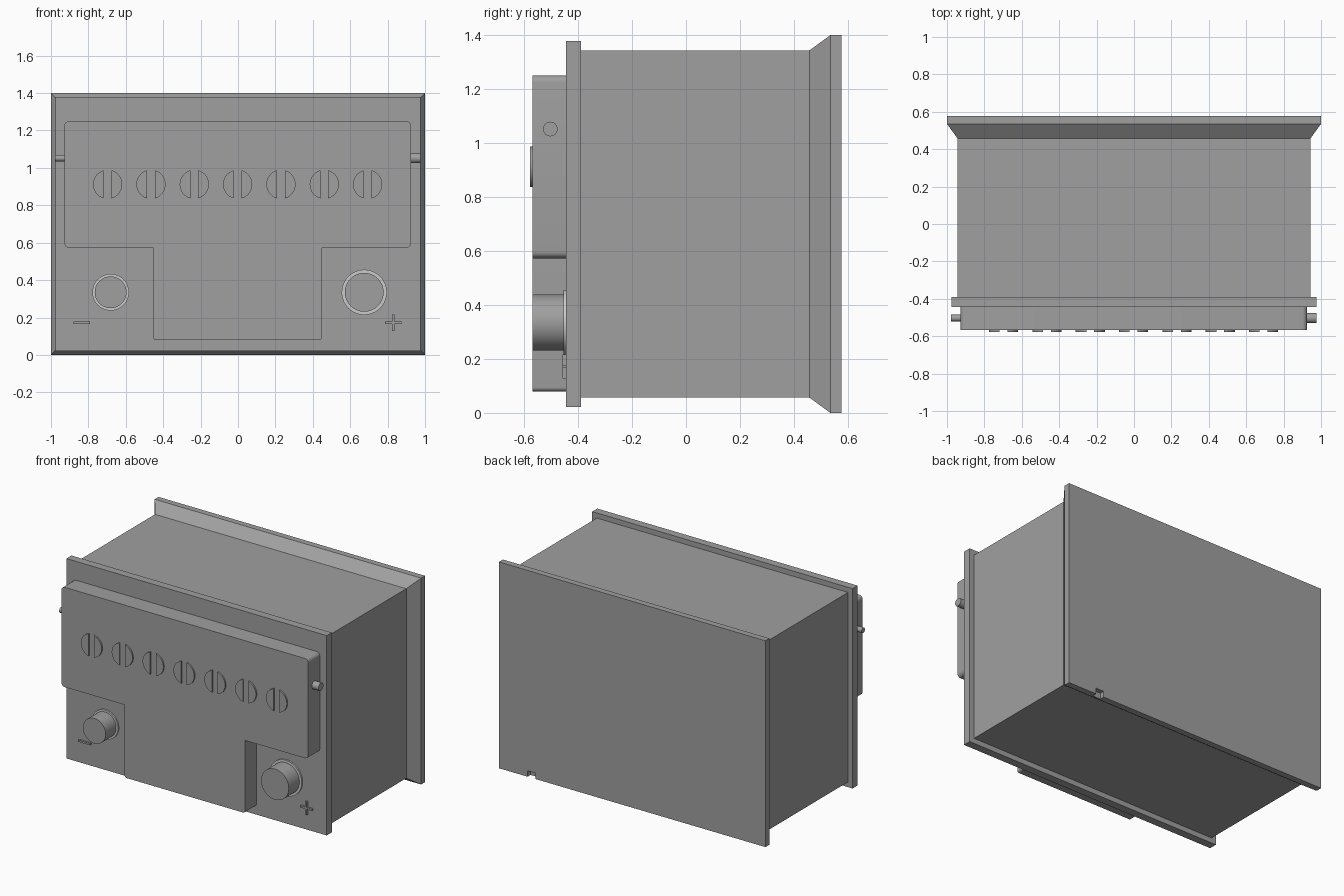
import bpy, bmesh, math

if "Cube" in bpy.data.objects:
    bpy.data.objects.remove(bpy.data.objects["Cube"])

ZC = 0.70  # mid height of the casing


def material(name, v):
    m = bpy.data.materials.new(name)
    m.diffuse_color = (v, v, v, 1)
    m.use_nodes = True
    m.node_tree.nodes["Principled BSDF"].inputs["Base Color"].default_value = m.diffuse_color
    return m


DARK = material("dark_grey", 0.35)
LIGHT = material("light_grey", 0.8)


def finish(name, bm, mat=DARK, smooth=False):
    bmesh.ops.recalc_face_normals(bm, faces=bm.faces)
    me = bpy.data.meshes.new(name)
    bm.to_mesh(me)
    bm.free()
    ob = bpy.data.objects.new(name, me)
    bpy.context.collection.objects.link(ob)
    me.materials.append(mat)
    if smooth:
        bpy.ops.object.select_all(action='DESELECT')
        bpy.context.view_layer.objects.active = ob
        ob.select_set(True)
        bpy.ops.object.shade_smooth_by_angle(angle=math.radians(30))
    return ob


def loft(name, rings, smooth=False, mat=DARK):
    """Join equal-length rings of 3D points into a closed solid."""
    bm = bmesh.new()
    vs = [[bm.verts.new(p) for p in r] for r in rings]
    n = len(vs[0])
    for a, b in zip(vs, vs[1:]):
        for i in range(n):
            j = (i + 1) % n
            bm.faces.new((a[i], a[j], b[j], b[i]))
    bm.faces.new(vs[0])
    bm.faces.new(vs[-1])
    return finish(name, bm, mat, smooth)


def prism(name, pts, y0, y1, smooth=False, mat=DARK):
    return loft(name, [[(x, y, z) for x, z in pts] for y in (y0, y1)], smooth, mat)


def rect(y, hx, hz):
    return [(sx * hx, y, ZC + sz * hz) for sx, sz in ((-1, -1), (1, -1), (1, 1), (-1, 1))]


def box(name, x0, x1, y0, y1, z0, z1):
    return prism(name, [(x0, z0), (x1, z0), (x1, z1), (x0, z1)], y0, y1)


def circle(cx, cz, r, n=48):
    return [(cx + r * math.cos(2 * math.pi * i / n), cz + r * math.sin(2 * math.pi * i / n))
            for i in range(n)]


def fillet(corners, n=6):
    """Outline from (x, z, radius) right-angled corners."""
    out = []
    for i, (x, z, r) in enumerate(corners):
        if not r:
            out.append((x, z))
            continue
        dirs = []
        for q in (corners[i - 1], corners[(i + 1) % len(corners)]):
            d = math.hypot(q[0] - x, q[1] - z)
            dirs.append(((q[0] - x) / d, (q[1] - z) / d))
        (ax, az), (bx, bz) = dirs
        for k in range(n + 1):
            t = k / n * math.pi / 2
            u, v = r * (1 - math.sin(t)), r * (1 - math.cos(t))
            out.append((x + ax * u + bx * v, z + az * u + bz * v))
    return out


# Casing with flared foot
case = loft("casing", [rect(-0.39, 0.943, 0.643), rect(0.457, 0.943, 0.643),
                       rect(0.535, 1.0, 0.70), rect(0.577, 1.0, 0.70)])

# Small notch in the rim of the foot
cutter = box("notch_cutter", 0.725, 0.785, 0.545, 0.65, -0.1, 0.04)
cutter.hide_render = True
cutter.hide_set(True)
mod = case.modifiers.new("notch", 'BOOLEAN')
mod.operation = 'DIFFERENCE'
mod.solver = 'EXACT'
mod.object = cutter

# Lid plate
loft("lid_plate", [rect(-0.444, 0.977, 0.678), rect(-0.39, 0.977, 0.678)])

# Raised T-shaped cover
cover = fillet([(-0.928, 0.573, 0.025), (-0.453, 0.573, 0), (-0.453, 0.08, 0.015),
                (0.45, 0.08, 0.015), (0.45, 0.573, 0), (0.925, 0.573, 0.025),
                (0.925, 1.25, 0.025), (-0.928, 1.25, 0.025)])
prism("raised_cover", cover, -0.568, -0.444, True)

# Slotted filler caps: two half discs each
R, GAP = 0.078, 0.021
a0 = math.acos(GAP / R)
arc = [(R * math.cos(-a0 + 2 * a0 * k / 24), R * math.sin(-a0 + 2 * a0 * k / 24))
       for k in range(25)]
for i in range(7):
    cx = -0.002 + (i - 3) * 0.2317
    for s, side in ((-1, "left"), (1, "right")):
        prism(f"filler_cap_{i + 1}_{side}", [(cx + s * x, 0.912 + z) for x, z in arc],
              -0.578, -0.568, True)

# Terminal posts with light base rings
for side, x, r, ring in (("negative", -0.681, 0.085, 0.098), ("positive", 0.675, 0.104, 0.121)):
    prism(f"{side}_terminal", circle(x, 0.335, r), -0.568, -0.444, True)
    prism(f"{side}_terminal_ring", circle(x, 0.335, ring), -0.454, -0.444, True, LIGHT)

# Polarity marks
box("minus_mark", -0.88, -0.79, -0.457, -0.444, 0.166, 0.178)
a, b, px, pz = 0.045, 0.006, 0.83, 0.172
plus = [(a, -b), (a, b), (b, b), (b, a), (-b, a), (-b, b),
        (-a, b), (-a, -b), (-b, -b), (-b, -a), (b, -a), (b, -b)]
prism("plus_mark", [(px + x, pz + z) for x, z in plus], -0.457, -0.444)

# Side vent pegs
for side, x0, x1, r in (("left", -0.978, -0.92, 0.018), ("right", 0.92, 0.975, 0.027)):
    loft(f"{side}_vent_peg", [[(x, y, z) for y, z in circle(-0.503, 1.052, r, 32)]
                              for x in (x0, x1)], True)
